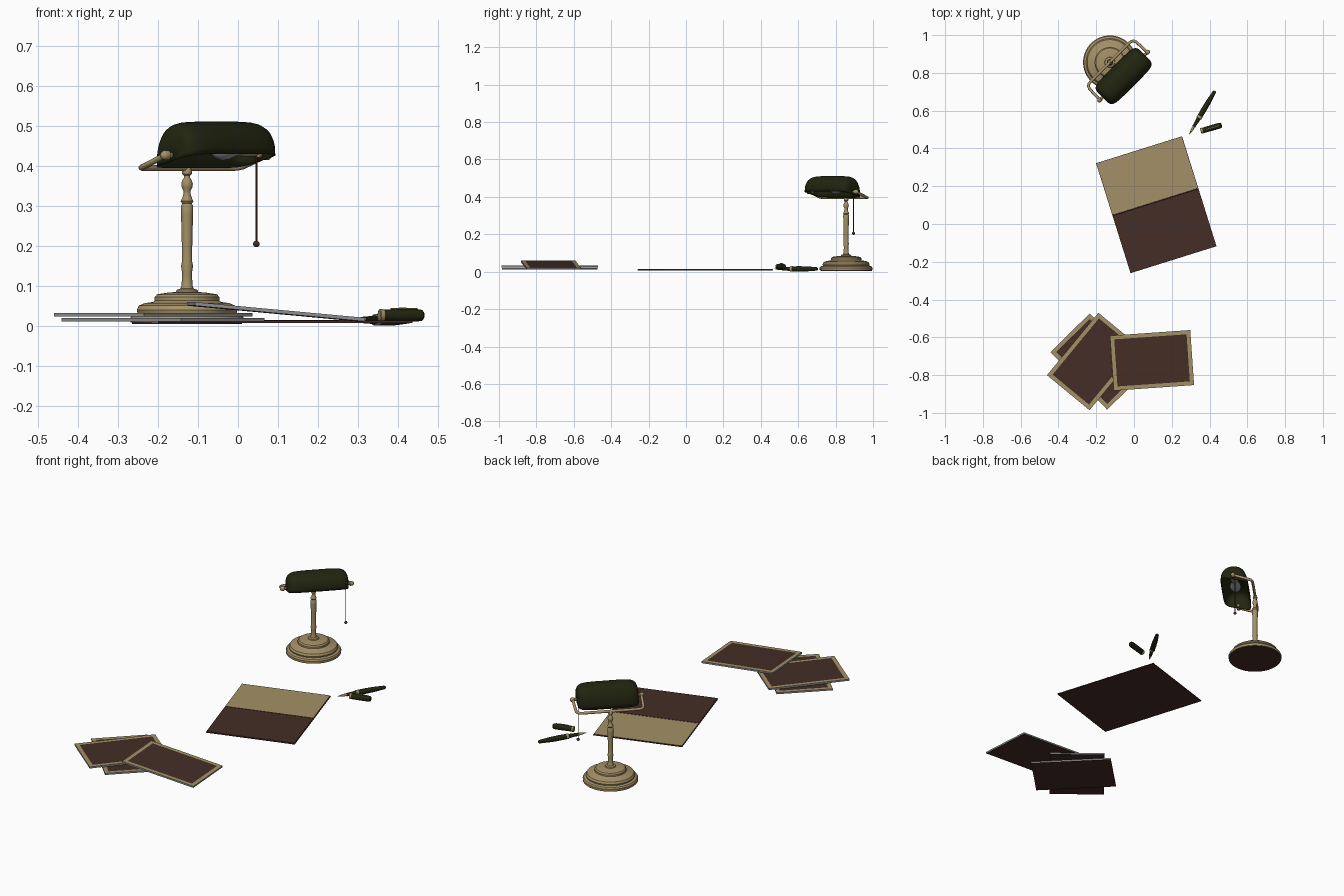
import bpy, bmesh, math
from mathutils import Matrix, Vector

if "Cube" in bpy.data.objects:
    bpy.data.objects.remove(bpy.data.objects["Cube"])


def mat(name, r, g, b):
    m = bpy.data.materials.new(name)
    m.diffuse_color = (r, g, b, 1)
    m.use_nodes = True
    m.node_tree.nodes["Principled BSDF"].inputs["Base Color"].default_value = m.diffuse_color
    return m


BRASS = mat("brass_cream", 0.37, 0.28, 0.135)
BROWN = mat("dark_brown", 0.058, 0.027, 0.019)
GREEN = mat("dark_green", 0.016, 0.018, 0.005)
GREY = mat("grey", 0.27, 0.28, 0.3)


def finish(name, bm, mats, M=Matrix(), smooth=True):
    bmesh.ops.recalc_face_normals(bm, faces=bm.faces)
    me = bpy.data.meshes.new(name)
    bm.to_mesh(me)
    bm.free()
    for m in mats:
        me.materials.append(m)
    ob = bpy.data.objects.new(name, me)
    bpy.context.collection.objects.link(ob)
    ob.matrix_world = M
    if smooth:
        bpy.ops.object.select_all(action='DESELECT')
        ob.select_set(True)
        bpy.context.view_layer.objects.active = ob
        bpy.ops.object.shade_smooth_by_angle(angle=math.radians(35))
    return ob


def lathe(name, profile, m, M=Matrix(), n=40):
    """Revolve (radius, height) points about z, closing both ends."""
    bm = bmesh.new()
    rings = [[bm.verts.new((r * math.cos(a), r * math.sin(a), z))
              for a in (2 * math.pi * i / n for i in range(n))] for r, z in profile]
    for p, q in zip(rings, rings[1:]):
        for i in range(n):
            j = (i + 1) % n
            bm.faces.new((p[i], p[j], q[j], q[i]))
    bm.faces.new(rings[0])
    bm.faces.new(rings[-1])
    return finish(name, bm, [m], M)


def rod(name, pts, r, m, M=Matrix()):
    cu = bpy.data.curves.new(name, 'CURVE')
    cu.dimensions, cu.bevel_depth, cu.bevel_resolution = '3D', r, 3
    cu.use_fill_caps = True
    sp = cu.splines.new('POLY')
    sp.points.add(len(pts) - 1)
    for p, c in zip(sp.points, pts):
        p.co = (*c, 1)
    cu.materials.append(m)
    ob = bpy.data.objects.new(name, cu)
    bpy.context.collection.objects.link(ob)
    ob.matrix_world = M
    bpy.ops.object.select_all(action='DESELECT')
    ob.select_set(True)
    bpy.context.view_layer.objects.active = ob
    bpy.ops.object.convert(target='MESH')
    bpy.ops.object.shade_smooth_by_angle(angle=math.radians(50))


def box(name, size, M, mats, border=0):
    """Slab with materials (top, side, bottom, inset panel)."""
    bm = bmesh.new()
    bmesh.ops.create_cube(bm, size=1, matrix=Matrix.Diagonal((*size, 1)))
    bm.normal_update()
    for f in bm.faces:
        f.material_index = 0 if f.normal.z > 0.5 else 2 if f.normal.z < -0.5 else 1
    if border:
        top = [f for f in bm.faces if f.normal.z > 0.5]
        bmesh.ops.inset_region(bm, faces=top, thickness=border)
        top[0].material_index = 3
    return finish(name, bm, mats, M, smooth=False)


def place(x, y, z, deg=0, tilt=0):
    return (Matrix.Translation((x, y, z)) @ Matrix.Rotation(math.radians(deg), 4, 'Z')
            @ Matrix.Rotation(tilt, 4, 'Y'))


# ---- lamp foot and column
LAMP = place(-0.1275, 0.856, 0)
lathe("lamp_felt", [(0.138, 0.005), (0.138, 0.009)], BROWN, LAMP, 64)
lathe("lamp_base", [(0.141, 0.008), (0.142, 0.02), (0.137, 0.028), (0.124, 0.032), (0.126, 0.04),
                    (0.12, 0.051), (0.106, 0.057), (0.085, 0.06), (0.081, 0.063), (0.081, 0.072),
                    (0.075, 0.079), (0.05, 0.083), (0.028, 0.085), (0.026, 0.09), (0.015, 0.094)],
      BRASS, LAMP, 64)
lathe("lamp_column", [(0.018, 0.09), (0.014, 0.1), (0.012, 0.13), (0.015, 0.15), (0.013, 0.16),
                      (0.013, 0.2), (0.015, 0.28), (0.0155, 0.3), (0.012, 0.306), (0.016, 0.312),
                      (0.012, 0.32), (0.009, 0.33), (0.009, 0.338), (0.013, 0.346), (0.0145, 0.355),
                      (0.012, 0.364), (0.008, 0.37), (0.008, 0.376), (0.012, 0.38), (0.012, 0.388),
                      (0.008, 0.398), (0.003, 0.403)], BRASS, LAMP)

# ---- lamp shade: arched section lofted along its length, rounded at the ends
HEAD = place(-0.055, 0.783, 0, 45)   # local x runs along the shade, -y faces the viewer
half = [0, 0.4, 0.7, 0.82, 0.9, 0.95, 0.98, 0.993, 0.999, 1]
bm = bmesh.new()
rows = []
for u in [-h for h in half[:0:-1]] + half:
    s = max(0, 1 - abs(u) ** 6) ** (1 / 6)
    row = []
    for k in range(25):
        a = math.pi * k / 24
        c, d = math.cos(a), math.sin(a)
        y = 0.073 * s * math.copysign(abs(c) ** 0.85, c)
        zb = 0.4125 + y * 0.24
        row.append(bm.verts.new((0.157 * u, y, 0)))
        row[-1].co.z = zb + (0.51 - zb) * s * d ** 0.8
        # back rim (towards the column) hangs lower than the front rim
        row[-1].co.y = -y
    rows.append(row)
for p, q in zip(rows, rows[1:]):
    for k in range(24):
        bm.faces.new((p[k], p[k + 1], q[k + 1], q[k]))
bmesh.ops.remove_doubles(bm, verts=bm.verts, dist=0.0002)
shade = finish("lamp_shade", bm, [GREEN], HEAD)
sol = shade.modifiers.new("thickness", 'SOLIDIFY')
sol.thickness, sol.offset = 0.003, 0

# ---- yoke carrying the shade, with end knobs
arm = [(0.14, 0.103, 0.395), (0.158, 0.101, 0.395), (0.17, 0.094, 0.396), (0.175, 0.08, 0.399),
       (0.177, 0.04, 0.413), (0.178, 0.0, 0.427)]
rod("shade_yoke", [(-x, y, z) for x, y, z in arm[::-1]] + arm, 0.0075, BRASS, HEAD)
for side, name in ((1, "right"), (-1, "left")):
    lathe("shade_knob_" + name, [(0.006, 0.15), (0.008, 0.168), (0.012, 0.171), (0.012, 0.184),
                                 (0.008, 0.19), (0.002, 0.193)], BRASS,
          HEAD @ Matrix.Translation((0, 0, 0.427)) @ Matrix.Rotation(side * math.pi / 2, 4, 'Y'), 24)

# ---- bulb, socket and pull chain
BULB = HEAD @ Matrix.Translation((0, 0, 0.443)) @ Matrix.Rotation(math.pi / 2, 4, 'Y')
lathe("bulb_socket", [(0.017, 0.085), (0.019, 0.09), (0.019, 0.135), (0.012, 0.15)], BRASS, BULB, 24)
lathe("bulb", [(0.002, -0.01), (0.015, -0.006), (0.025, 0.006), (0.029, 0.022), (0.027, 0.04),
               (0.019, 0.065), (0.015, 0.088)], GREY, BULB, 24)
rod("pull_chain", [(0.046, 0.896, 0.21), (0.046, 0.896, 0.43)], 0.0022, BROWN)
lathe("chain_ball", [(0.008 * math.sin(a) + 0.0002, -0.008 * math.cos(a))
                     for a in (math.pi * i / 10 for i in range(11))], BROWN,
      place(0.046, 0.896, 0.205), 20)

# ---- open notebook: cover, upper page and lower leaf
BOOK = place(0.118, 0.102, 0, 17.4)
box("notebook_cover", (0.477, 0.61, 0.004), BOOK @ place(0, 0, 0.009), [BROWN] * 3)
box("notebook_page", (0.472, 0.288, 0.003), BOOK @ place(0, 0.159, 0.0122), [BRASS, BROWN, BROWN])
box("notebook_leaf", (0.472, 0.318, 0.003), BOOK @ place(0, -0.144, 0.0122), [BROWN] * 3)
rod("notebook_fold", [(-0.237, 0.015, 0.0125), (0.237, 0.015, 0.0125)], 0.003, BROWN, BOOK)

# ---- three bordered photo cards, the last leaning on the others
for i, (x, y, z, deg, tilt) in enumerate([(-0.188, -0.728, 0.0155, -45.5, 0),
                                          (-0.212, -0.728, 0.028, 50.5, 0),
                                          (0.095, -0.722, 0.0355, 4, 0.092)]):
    box("photo_card_%d" % (i + 1), (0.428, 0.292, 0.009), place(x, y, z, deg, tilt),
        [BRASS, GREY, BROWN, BROWN], border=0.03)

# ---- fountain pen
def lying(x, y, z, deg):
    return place(x, y, z, deg) @ Matrix.Rotation(math.pi / 2, 4, 'Y')


PEN = lying(0.291, 0.472, 0.015, 59.4)
lathe("pen_nib", [(0.0008, 0), (0.003, 0.012), (0.007, 0.035), (0.006, 0.052)], BRASS, PEN, 20)
lathe("pen_grip", [(0.009, 0.05), (0.0085, 0.06), (0.011, 0.1)], GREEN, PEN, 24)
lathe("pen_ring", [(0.012, 0.1), (0.0145, 0.103), (0.0145, 0.114), (0.013, 0.117)], BRASS, PEN, 24)
lathe("pen_barrel", [(0.0135, 0.116), (0.0145, 0.15), (0.0135, 0.2), (0.0105, 0.245),
                     (0.009, 0.265), (0.005, 0.27)], GREEN, PEN, 24)

# ---- pen cap with ring and clip
CAP = lying(0.353, 0.492, 0.0265, 16)
lathe("cap_ring", [(0.0135, 0), (0.0155, 0.002), (0.0155, 0.01), (0.0145, 0.012)], BRASS, CAP, 24)
lathe("pen_cap", [(0.0145, 0.01), (0.0155, 0.06), (0.0155, 0.1), (0.0135, 0.112), (0.008, 0.116)],
      GREEN, CAP, 24)
rod("cap_clip", [(0.03, 0, 0.0165), (0.06, 0, 0.0175), (0.1, 0, 0.0165)], 0.0018, BRASS,
    place(0.353, 0.492, 0.0265, 16))
